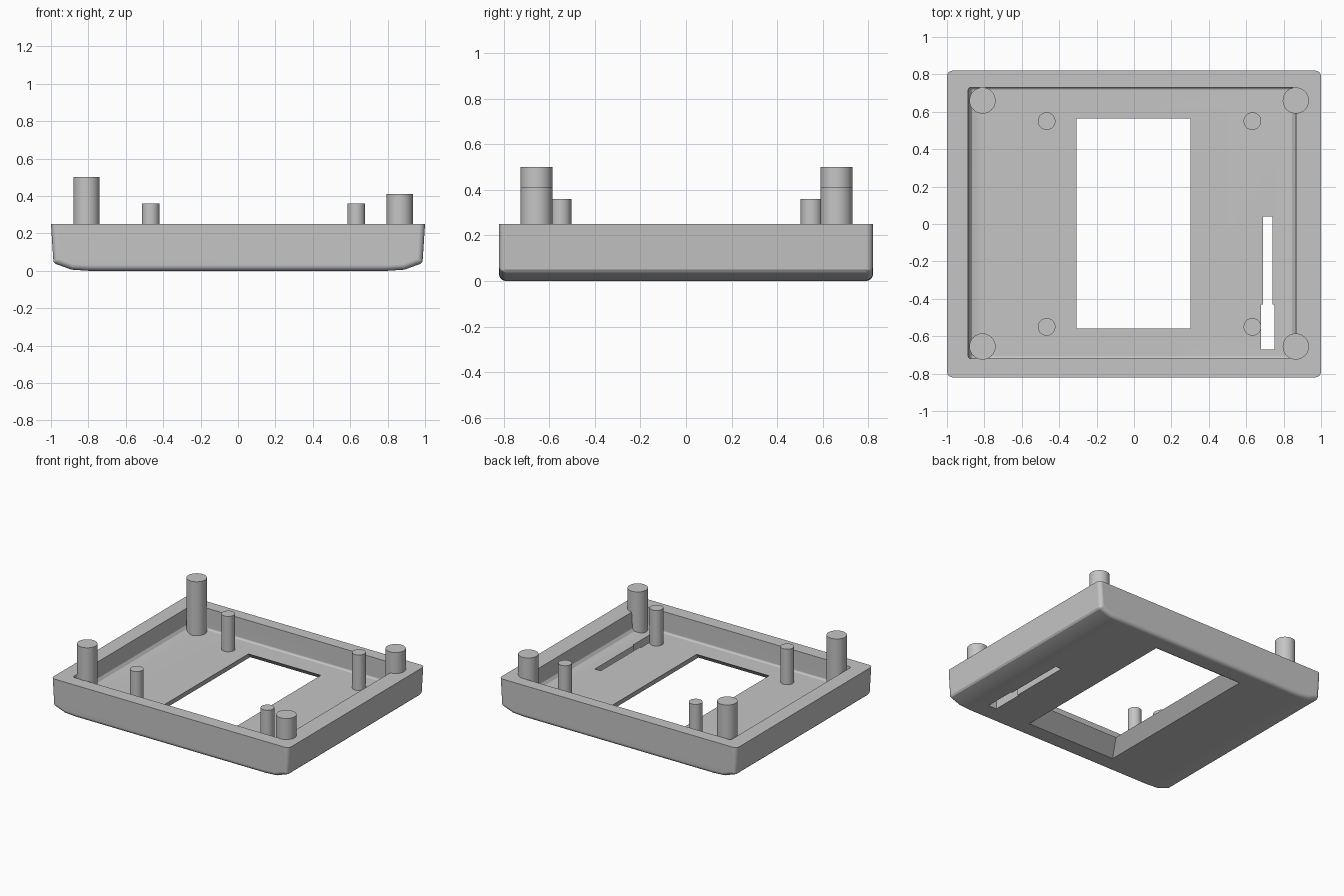
import bpy, bmesh

if "Cube" in bpy.data.objects:
    bpy.data.objects.remove(bpy.data.objects["Cube"], do_unlink=True)

grey = bpy.data.materials.new("plain grey")
grey.use_nodes = True
grey.diffuse_color = (0.56, 0.56, 0.56, 1)
grey.node_tree.nodes["Principled BSDF"].inputs["Base Color"].default_value = (0.56, 0.56, 0.56, 1)

FLOOR = 0.09


def finish(bm, name):
    bmesh.ops.recalc_face_normals(bm, faces=bm.faces)
    mesh = bpy.data.meshes.new(name)
    bm.to_mesh(mesh)
    bm.free()
    mesh.materials.append(grey)
    ob = bpy.data.objects.new(name, mesh)
    bpy.context.collection.objects.link(ob)
    return ob


def prism(name, profile, y0, y1, round_end):
    """Extrude an xz profile along y and round its ends, leaving the top edge sharp."""
    bm = bmesh.new()
    face = bm.faces.new([bm.verts.new((x, y0, z)) for x, z in profile])
    ext = bmesh.ops.extrude_face_region(bm, geom=[face])["geom"]
    bmesh.ops.translate(bm, vec=(0, y1 - y0, 0),
                        verts=[v for v in ext if isinstance(v, bmesh.types.BMVert)])
    bmesh.ops.recalc_face_normals(bm, faces=bm.faces)
    top = max(z for x, z in profile)
    ends = [e for e in bm.edges
            if abs(e.verts[0].co.y - e.verts[1].co.y) < 1e-5
            and min(v.co.z for v in e.verts) < top - 1e-5]
    bmesh.ops.bevel(bm, geom=ends, offset=round_end, segments=4,
                    profile=0.5, affect='EDGES')
    return finish(bm, name)


def block(name, x0, x1, y0, y1, z0, z1, flare=(0, 0)):
    """Box whose lower face is widened by flare on each side."""
    bm = bmesh.new()
    bmesh.ops.create_cube(bm, size=2)
    for v in bm.verts:
        fx, fy = flare if v.co.z < 0 else (0, 0)
        v.co = ((x0 + x1) / 2 + v.co.x * ((x1 - x0) / 2 + fx),
                (y0 + y1) / 2 + v.co.y * ((y1 - y0) / 2 + fy),
                z1 if v.co.z > 0 else z0)
    return finish(bm, name)


def post(name, x, y, radius, top):
    bpy.ops.mesh.primitive_cylinder_add(vertices=40, radius=radius, depth=top - 0.06,
                                        location=(x, y, (top + 0.06) / 2))
    ob = bpy.context.object
    ob.name = name
    ob.data.materials.append(grey)
    bpy.ops.object.shade_smooth_by_angle()


# Tray body: sloping sides and a chamfered, rounded bottom edge
right_half = [(0.8, 0), (0.89, 0.006), (0.978, 0.038), (0.987, 0.05), (1, 0.25)]
body = prism("tray_body", right_half + [(-x, z) for x, z in reversed(right_half)],
             -0.82, 0.82, 0.03)

# Cavity, flared window and stepped slot
half = [(0.80, FLOOR), (0.855, FLOOR + 0.02), (0.87, FLOOR + 0.04), (0.88, 0.30)]
cavity = prism("cavity_cutter",
               [(x - 0.01, z) for x, z in half]
               + [(-x - 0.01, z) for x, z in reversed(half)],
               -0.72, 0.73, 0.015)
cutters = [
    cavity,
    block("window_cutter", -0.305, 0.30, -0.555, 0.56, -0.003, FLOOR + 0.003, (0.075, 0.13)),
    block("narrow_slot_cutter", 0.69, 0.74, -0.45, 0.04, -0.1, 0.15),
    block("wide_slot_cutter", 0.68, 0.75, -0.67, -0.43, -0.1, 0.15),
]
bpy.context.view_layer.objects.active = body
body.select_set(True)
for cutter in cutters:
    mod = body.modifiers.new(cutter.name, 'BOOLEAN')
    mod.operation = 'DIFFERENCE'
    mod.solver = 'EXACT'
    mod.object = cutter
    bpy.ops.object.modifier_apply(modifier=mod.name)
    bpy.data.objects.remove(cutter, do_unlink=True)
bpy.ops.object.shade_smooth_by_angle()
# Keep the large panels flat next to the small rounded edges
body.modifiers.new("flat_panels", 'WEIGHTED_NORMAL').keep_sharp = True
body.select_set(False)

# Corner posts (taller on the right side) and board posts
for y, end in ((-0.655, "front"), (0.66, "back")):
    post(end + "_right_corner_post", -0.81, y, 0.07, 0.50)
    post(end + "_left_corner_post", 0.865, y, 0.07, 0.41)
for y, end in ((-0.55, "front"), (0.55, "back")):
    post(end + "_right_board_post", -0.467, y, 0.047, 0.36)
    post(end + "_left_board_post", 0.633, y, 0.047, 0.36)
